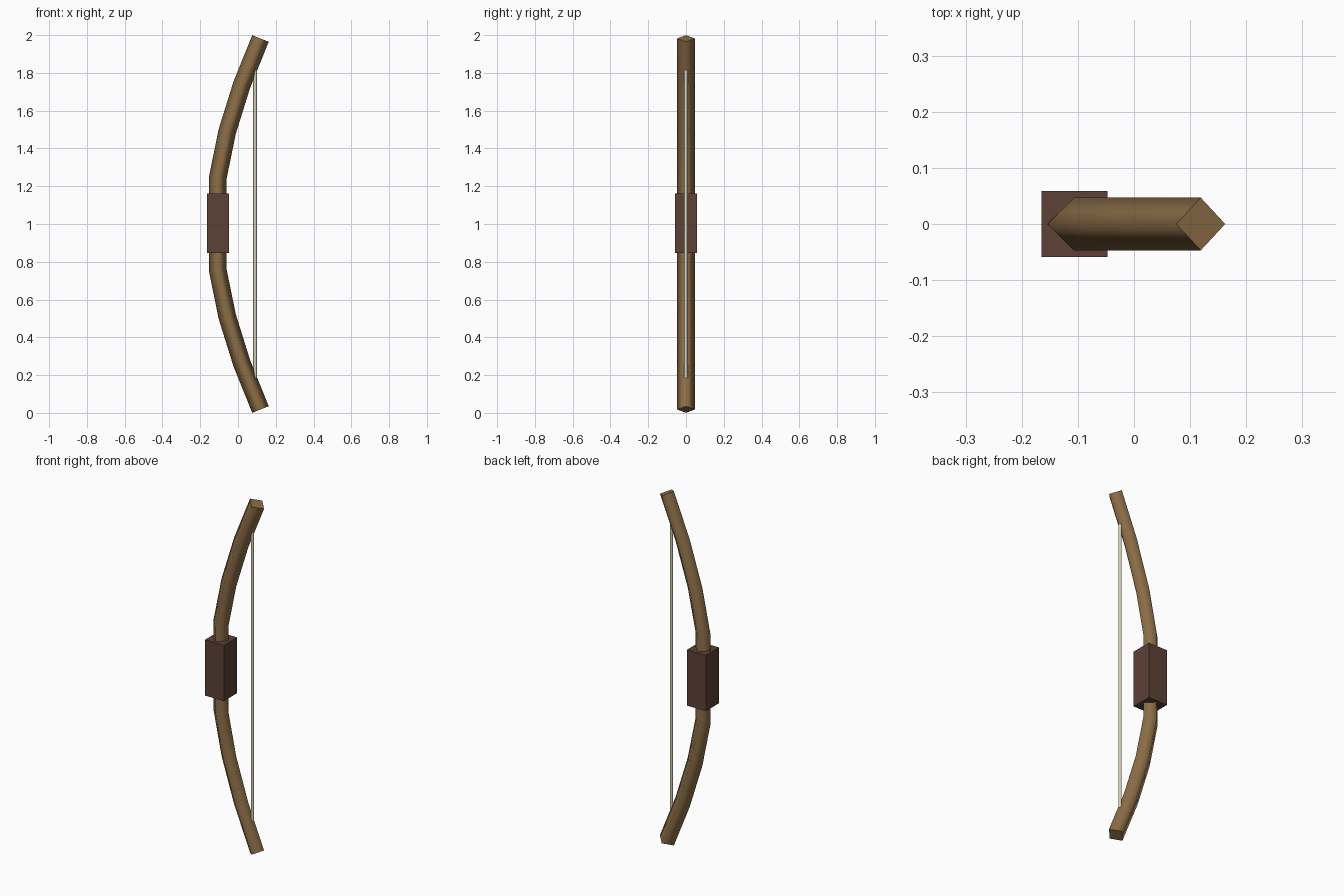
import bpy, bmesh, math
from mathutils import Vector

cube = bpy.data.objects.get("Cube")
if cube:
    bpy.data.objects.remove(cube, do_unlink=True)


def material(name, srgb):
    """Flat colour, given in sRGB and stored as linear."""
    rgba = [((c + 0.055) / 1.055) ** 2.4 for c in srgb] + [1]
    m = bpy.data.materials.new(name)
    m.use_nodes = True
    m.diffuse_color = rgba
    m.node_tree.nodes["Principled BSDF"].inputs["Base Color"].default_value = rgba
    return m


def add_object(name, bm, mat):
    bmesh.ops.recalc_face_normals(bm, faces=bm.faces)
    mesh = bpy.data.meshes.new(name)
    bm.to_mesh(mesh)
    bm.free()
    mesh.materials.append(mat)
    ob = bpy.data.objects.new(name, mesh)
    bpy.context.collection.objects.link(ob)
    return ob


def sweep(name, path, radius, mat, sides=4):
    """Sweep a regular section along (x, z) points; smooth sides, flat caps."""
    pts = [Vector((x, 0, z)) for x, z in path]
    bm = bmesh.new()
    rings = []
    for i, p in enumerate(pts):
        tangent = Vector()
        if i > 0:
            tangent += (p - pts[i - 1]).normalized()
        if i < len(pts) - 1:
            tangent += (pts[i + 1] - p).normalized()
        tangent.normalize()
        across = Vector((0, 1, 0)).cross(tangent)
        angles = [math.tau * k / sides for k in range(sides)]
        rings.append([bm.verts.new(p + radius * (across * math.cos(a) + Vector((0, math.sin(a), 0))))
                      for a in angles])
    for a, b in zip(rings, rings[1:]):
        for k in range(sides):
            n = (k + 1) % sides
            bm.faces.new((a[k], a[n], b[n], b[k])).smooth = True
    bm.faces.new(rings[0])
    bm.faces.new(rings[-1])
    return add_object(name, bm, mat)


wood = material("wood brown", (0.55, 0.43, 0.28))
leather = material("dark grip brown", (0.365, 0.255, 0.215))
cord = material("pale cord", (0.85, 0.82, 0.73))

# Curved limbs: upper half mirrored about mid height
upper = [(-0.107, 1.245), (-0.057, 1.49), (0.02, 1.737), (0.119, 1.982)]
lower = [(x, 2 - z) for x, z in reversed(upper)]
sweep("bow_limbs", lower + [(-0.108, 1.0)] + upper, 0.047, wood)

# String
sweep("bow_string", [(0.091, 0.175), (0.091, 1.83)], 0.0105, cord)

# Grip block
bm = bmesh.new()
bmesh.ops.create_cube(bm, size=1)
bmesh.ops.scale(bm, vec=(0.118, 0.118, 0.315), verts=bm.verts)
bmesh.ops.translate(bm, vec=(-0.106, 0, 1.003), verts=bm.verts)
add_object("grip", bm, leather)
